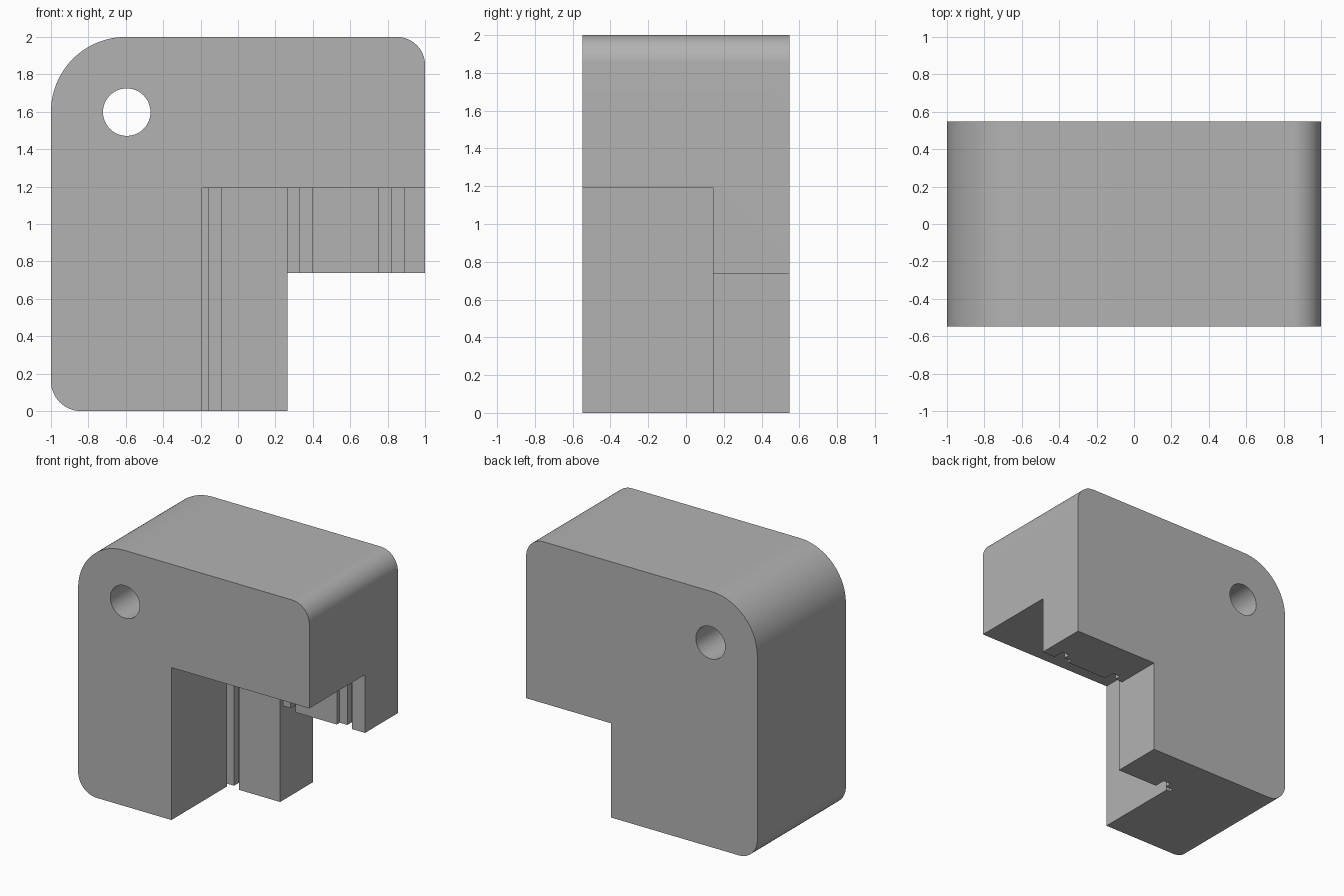
import bpy, bmesh, math
from mathutils import Vector

cube = bpy.data.objects.get("Cube")
if cube:
    bpy.data.objects.remove(cube, do_unlink=True)

grey = bpy.data.materials.new("plain grey")
grey.use_nodes = True
colour = (0.45, 0.45, 0.45, 1)
grey.diffuse_color = colour
grey.node_tree.nodes["Principled BSDF"].inputs["Base Color"].default_value = colour


def prism(name, points, offset):
    """Extrude a closed outline by the offset vector."""
    bm = bmesh.new()
    face = bm.faces.new([bm.verts.new(p) for p in points])
    out = bmesh.ops.extrude_face_region(bm, geom=[face])
    moved = [v for v in out["geom"] if isinstance(v, bmesh.types.BMVert)]
    bmesh.ops.translate(bm, verts=moved, vec=Vector(offset))
    bmesh.ops.recalc_face_normals(bm, faces=bm.faces)
    mesh = bpy.data.meshes.new(name)
    bm.to_mesh(mesh)
    bm.free()
    mesh.materials.append(grey)
    ob = bpy.data.objects.new(name, mesh)
    bpy.context.collection.objects.link(ob)
    return ob


def arc(cx, cz, r, start, sweep, steps):
    angles = [math.radians(start + sweep * i / steps) for i in range(steps + 1)]
    return [(cx + r * math.cos(a), cz + r * math.sin(a)) for a in angles]


HALF = 0.547      # half depth
LEDGE = 0.142     # front of the rear wall
SLOT_STEP, SLOT_DEEP = 0.037, 0.09

# Rounded block with one square corner to be cut away
outline = [(1, 0)]
outline += arc(0.85, 1.85, 0.15, 0, 90, 16)
outline += arc(-0.6, 1.6, 0.4, 90, 90, 24)
outline += arc(-0.84, 0.16, 0.16, 180, 90, 16)
body = prism("bracket_body", [(x, -HALF, z) for x, z in outline], (0, 2 * HALF, 0))

# Front pocket, with three stepped slots in its rear wall
pocket = [(1.2, -0.8), (-0.193, -0.8), (-0.193, LEDGE)]
for x0 in (-0.225, 0.265, 0.755):
    xm, x1 = x0 + 0.066, x0 + 0.133
    y1, y2 = LEDGE + SLOT_STEP, LEDGE + SLOT_DEEP
    pocket += [(x0, LEDGE), (x0, y1), (xm, y1), (xm, y2), (x1, y2), (x1, LEDGE)]
pocket.append((1.2, LEDGE))
pocket_cutter = prism("pocket_cutter", [(x, y, -0.2) for x, y in pocket], (0, 0, 1.392))

# Corner cut through the whole depth
corner = [(0.265, -0.2), (1.2, -0.2), (1.2, 0.737), (0.265, 0.737)]
corner_cutter = prism("corner_cutter", [(x, -0.8, z) for x, z in corner], (0, 1.6, 0))

# Round through hole
hole = arc(-0.595, 1.598, 0.127, 0, 360, 48)[:-1]
hole_cutter = prism("hole_cutter", [(x, -0.8, z) for x, z in hole], (0, 1.6, 0))

bpy.context.view_layer.objects.active = body
for cutter in (pocket_cutter, corner_cutter, hole_cutter):
    mod = body.modifiers.new(cutter.name, "BOOLEAN")
    mod.operation = "DIFFERENCE"
    mod.solver = "EXACT"
    mod.object = cutter
    bpy.ops.object.modifier_apply(modifier=mod.name)
    bpy.data.objects.remove(cutter, do_unlink=True)

# Smooth the rounded corners and hole, keep the rest sharp
bpy.ops.object.select_all(action="DESELECT")
body.select_set(True)
bpy.ops.object.shade_smooth_by_angle(angle=math.radians(30))
